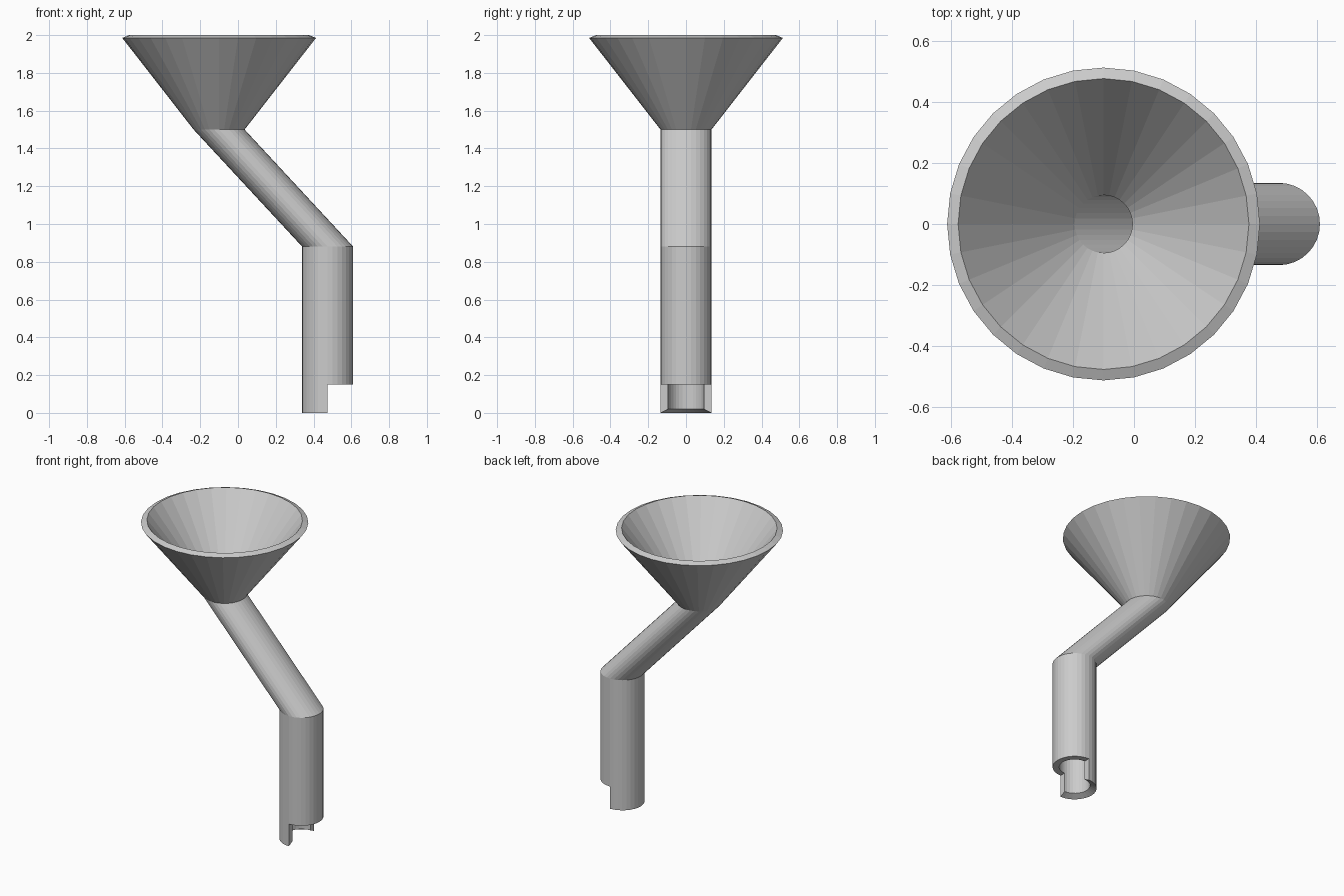
import bpy
import bmesh
import math

if "Cube" in bpy.data.objects:
    bpy.data.objects.remove(bpy.data.objects["Cube"])

SIDES = 32
R_OUT, R_IN = 0.135, 0.095      # pipe radii
TOP_X, LOW_X = -0.10, 0.475     # axes of funnel and lower pipe

grey = bpy.data.materials.new("plain grey")
grey.diffuse_color = (0.6, 0.6, 0.6, 1)
grey.use_nodes = True
grey.node_tree.nodes["Principled BSDF"].inputs["Base Color"].default_value = grey.diffuse_color


def sweep(name, strips, start=0, count=SIDES, caps=False):
    """Skin strips of horizontal rings (centre x, radius, z), over all or part of a turn."""
    bm = bmesh.new()
    full = count == SIDES
    for strip in strips:
        rings = []
        for cx, r, z in strip:
            ring = []
            for i in range(count if full else count + 1):
                a = 2 * math.pi * (start + i) / SIDES
                ring.append(bm.verts.new((cx + r * math.cos(a), r * math.sin(a), z)))
            rings.append(ring)
        for a, b in zip(rings, rings[1:]):
            for i in range(count):
                j = (i + 1) % len(a)
                bm.faces.new((a[i], a[j], b[j], b[i]))
        if caps:
            bm.faces.new([r[0] for r in rings])
            bm.faces.new([r[-1] for r in reversed(rings)])
    mesh = bpy.data.meshes.new(name)
    bm.to_mesh(mesh)
    bm.free()
    mesh.materials.append(grey)
    obj = bpy.data.objects.new(name, mesh)
    bpy.context.collection.objects.link(obj)
    return obj


# Conical funnel with a bevelled rim
sweep("funnel", [[(TOP_X, R_OUT, 1.5), (TOP_X, 0.513, 1.985),
                  (TOP_X, 0.477, 2.0), (TOP_X, R_IN, 1.5)]])

# Slanted pipe with level ends, outer and inner walls
sweep("slanted_pipe", [[(LOW_X, R_OUT, 0.88), (TOP_X, R_OUT, 1.5)],
                       [(TOP_X, R_IN, 1.5), (LOW_X, R_IN, 0.88)]])

# Upright lower pipe
sweep("lower_pipe", [[(LOW_X, R_OUT, 0.15), (LOW_X, R_OUT, 0.88)],
                     [(LOW_X, R_IN, 0.88), (LOW_X, R_IN, 0.15)]])

# Underside of the notch, on the cut half
sweep("notch_edge", [[(LOW_X, R_IN, 0.15), (LOW_X, R_OUT, 0.15)]],
      start=-SIDES // 4, count=SIDES // 2)

# Half-round outlet lip with a bevelled bottom
sweep("outlet_lip", [[(LOW_X, R_IN, 0.15), (LOW_X, R_IN, 0.02),
                      (LOW_X, R_OUT, 0.0), (LOW_X, R_OUT, 0.15)]],
      start=SIDES // 4, count=SIDES // 2, caps=True)
